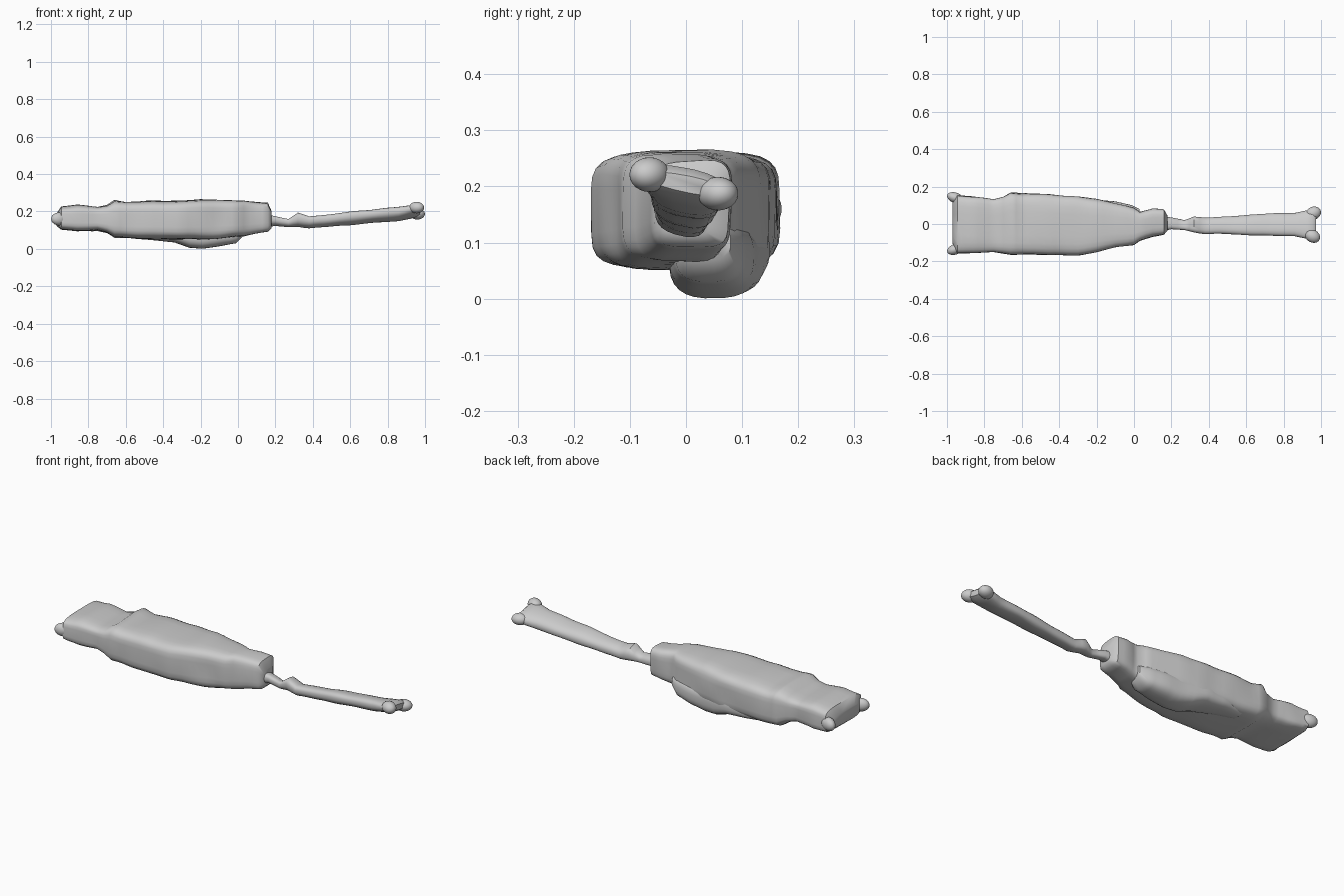
import bpy, bmesh, math
from mathutils import Vector, noise


def finish(name, bm):
    bmesh.ops.recalc_face_normals(bm, faces=bm.faces)
    me = bpy.data.meshes.new(name)
    bm.to_mesh(me)
    bm.free()
    ob = bpy.data.objects.new(name, me)
    bpy.context.collection.objects.link(ob)
    bpy.ops.object.select_all(action='DESELECT')
    ob.select_set(True)
    bpy.context.view_layer.objects.active = ob
    bpy.ops.object.shade_smooth_by_angle(angle=math.radians(50))
    return ob


def loft(name, sections, power, step=0.03, sides=28, shear=0.0, pinch=0.0, rough=0.006):
    """Loft rounded boxes; each section is (x, y_min, y_max, z_min, z_max)."""
    stations = []
    for a, b in zip(sections, sections[1:]):
        n = max(1, round((b[0] - a[0]) / step))
        stations += [[p + (q - p) * i / n for p, q in zip(a, b)] for i in range(n)]
    stations.append(sections[-1])
    bm = bmesh.new()
    rings = []
    for x, y0, y1, z0, z1 in stations:
        ring = []
        for i in range(sides):
            t = 2 * math.pi * (i + 0.5) / sides
            c, s = math.cos(t), math.sin(t)
            u = math.copysign(abs(c) ** (2 / power), c)
            v = math.copysign(abs(s) ** (2 / power), s)
            hy, hz = (y1 - y0) / 2, (z1 - z0) / 2
            dy = u * hy * (1 - pinch * (1 - v * v))
            co = Vector((x, (y0 + y1) / 2 + dy,
                         (z0 + z1) / 2 + v * (hz - abs(shear) * hy * 0.8) + shear * dy))
            n = noise.noise(co * 9) * rough
            co += Vector((0, u * n, v * n))
            ring.append(bm.verts.new(co))
        rings.append(ring)
    for r, q in zip(rings, rings[1:]):
        for i in range(sides):
            j = (i + 1) % sides
            bm.faces.new((r[i], r[j], q[j], q[i]))
    bm.faces.new(rings[0])
    bm.faces.new(rings[-1])
    return finish(name, bm)


def knob(name, center, size, yaw=0.0):
    bm = bmesh.new()
    bmesh.ops.create_icosphere(bm, subdivisions=3, radius=1)
    for v in bm.verts:
        p = Vector(a * b for a, b in zip(v.co, size))
        c, s = math.cos(yaw), math.sin(yaw)
        v.co = Vector((p.x * c - p.y * s, p.x * s + p.y * c, p.z)) + Vector(center)
    return finish(name, bm)


# wide body with the thinner flap at its left end
loft("body", [
    (-0.97, -0.11, 0.12, 0.125, 0.19), (-0.945, -0.165, 0.16, 0.105, 0.225),
    (-0.86, -0.165, 0.155, 0.093, 0.235), (-0.75, -0.16, 0.14, 0.098, 0.226),
    (-0.70, -0.165, 0.155, 0.085, 0.235), (-0.66, -0.172, 0.178, 0.06, 0.26),
    (-0.60, -0.17, 0.172, 0.058, 0.25), (-0.45, -0.177, 0.168, 0.052, 0.256),
    (-0.30, -0.175, 0.157, 0.05, 0.257), (-0.20, -0.157, 0.142, 0.05, 0.264),
    (-0.10, -0.132, 0.118, 0.057, 0.26), (0.0, -0.118, 0.095, 0.065, 0.256),
    (0.03, -0.095, 0.072, 0.065, 0.258), (0.10, -0.072, 0.085, 0.08, 0.25),
    (0.16, -0.062, 0.08, 0.09, 0.245), (0.18, -0.04, 0.045, 0.11, 0.20)],
    power=4.2, pinch=0.06)

# lump slung under the rear half of the body
loft("under_lump", [
    (-0.56, 0.05, 0.13, 0.055, 0.12), (-0.45, 0.02, 0.15, 0.045, 0.13),
    (-0.34, -0.02, 0.15, 0.035, 0.14), (-0.26, -0.03, 0.14, 0.006, 0.14),
    (-0.19, -0.03, 0.13, 0.001, 0.14), (-0.10, -0.03, 0.12, 0.014, 0.14),
    (-0.01, -0.02, 0.10, 0.03, 0.14), (0.03, 0.0, 0.08, 0.07, 0.13)],
    power=2.8, rough=0.002)

# thin handle that widens and rises to the right
loft("handle", [
    (0.15, -0.04, 0.04, 0.11, 0.19), (0.20, -0.03, 0.037, 0.118, 0.18),
    (0.27, -0.034, 0.022, 0.112, 0.165), (0.32, -0.045, 0.04, 0.112, 0.2),
    (0.38, -0.055, 0.033, 0.105, 0.178), (0.46, -0.053, 0.037, 0.112, 0.186),
    (0.60, -0.06, 0.048, 0.122, 0.205), (0.75, -0.064, 0.058, 0.135, 0.22),
    (0.86, -0.066, 0.06, 0.143, 0.232), (0.92, -0.08, 0.072, 0.155, 0.24),
    (0.955, -0.085, 0.075, 0.165, 0.245), (0.972, -0.07, 0.06, 0.18, 0.23)],
    power=2.5, shear=-0.2, sides=20, rough=0.004)

# forked tips of the handle
knob("handle_tip_front", (0.955, -0.065, 0.221), (0.042, 0.034, 0.031), -0.5)
knob("handle_tip_back", (0.958, 0.057, 0.187), (0.043, 0.035, 0.030), 0.4)

# pointed corners of the flap
for label, y, sgn in (("front", -0.135, -1), ("back", 0.14, 1)):
    knob("flap_corner_" + label, (-0.955, y, 0.16), (0.046, 0.028, 0.035), -0.35 * sgn)
